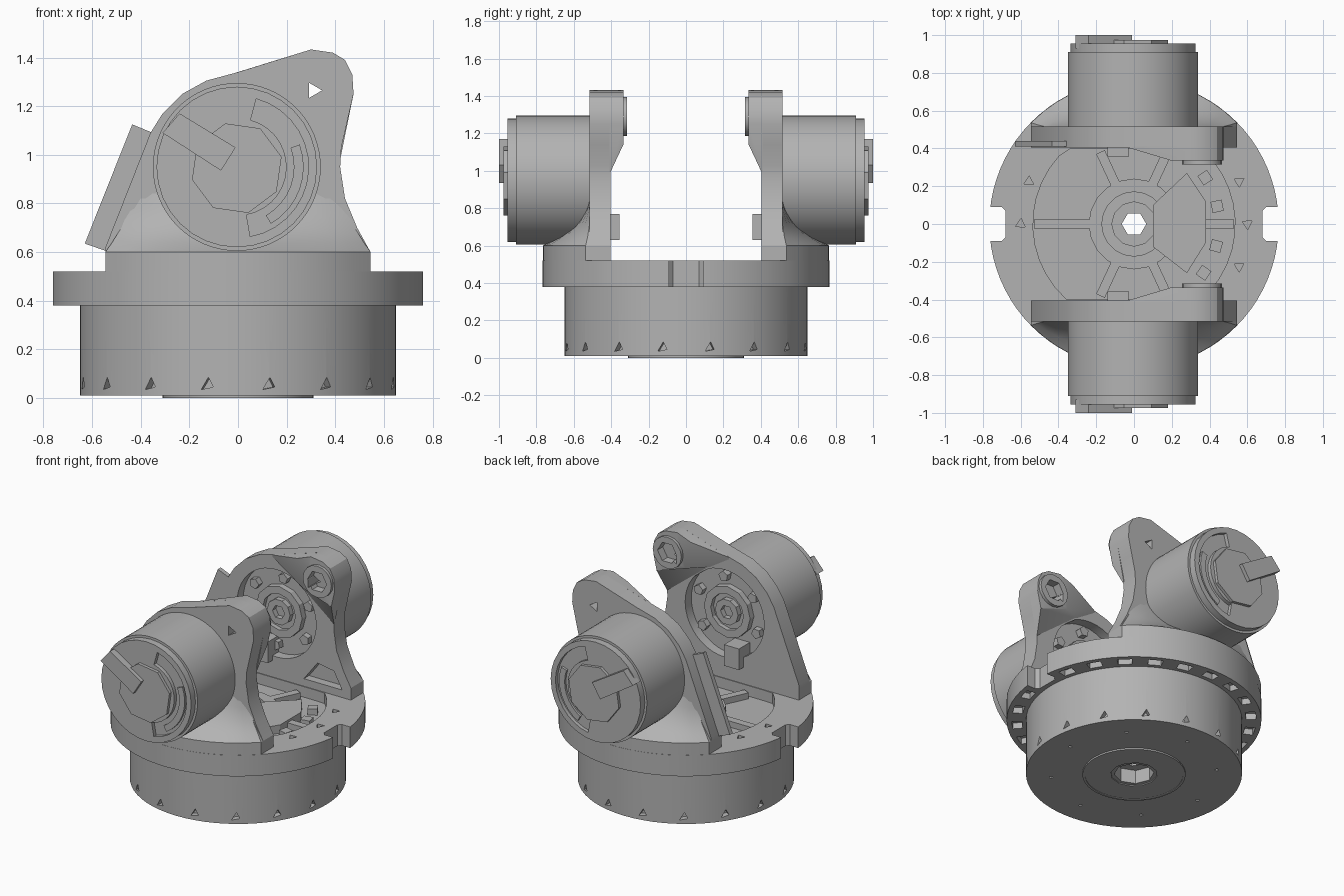
import bpy, bmesh, math
from math import sin, cos, pi, radians

if "Cube" in bpy.data.objects:
    bpy.data.objects.remove(bpy.data.objects["Cube"])

grey = bpy.data.materials.new("machined grey")
grey.use_nodes = True
grey.diffuse_color = (0.45, 0.45, 0.45, 1)
grey.node_tree.nodes["Principled BSDF"].inputs["Base Color"].default_value = (0.45, 0.45, 0.45, 1)
parts = []


def ngon(r, n=64, cx=0, cy=0, turn=0):
    return [(cx + r * cos(turn + 2 * pi * i / n), cy + r * sin(turn + 2 * pi * i / n)) for i in range(n)]


def loft(name, *solids):
    """Closed solids, each a list of matching rings of 3D points."""
    bm = bmesh.new()
    for rings in solids:
        vs = [[bm.verts.new(p) for p in ring] for ring in rings]
        n = len(vs[0])
        for a, b in zip(vs, vs[1:]):
            for i in range(n):
                bm.faces.new((a[i], a[(i + 1) % n], b[(i + 1) % n], b[i]))
        bm.faces.new(vs[0])
        bm.faces.new(vs[-1])
    bmesh.ops.recalc_face_normals(bm, faces=bm.faces)
    me = bpy.data.meshes.new(name)
    bm.to_mesh(me)
    bm.free()
    me.materials.append(grey)
    ob = bpy.data.objects.new(name, me)
    bpy.context.scene.collection.objects.link(ob)
    parts.append(ob)
    return ob


def rings_z(pts, z0, z1):
    return [[(x, y, z) for x, y in pts] for z in (z0, z1)]


def rings_y(pts, y0, y1, end=None):
    return [[(x, y0, z) for x, z in pts], [(x, y1, z) for x, z in end or pts]]


def cut(obs, *solids):
    """Subtract the solids from each object."""
    tool = loft("cutter", *solids)
    parts.remove(tool)
    tool.hide_render = True
    for ob in obs:
        mod = ob.modifiers.new("cut", "BOOLEAN")
        mod.operation = "DIFFERENCE"
        mod.solver = "EXACT"
        mod.object = tool
        bpy.context.view_layer.objects.active = ob
        bpy.ops.object.modifier_apply(modifier=mod.name)
    bpy.data.objects.remove(tool)


def bar(angle, r0, r1, w):
    """Plan outline of a radial bar."""
    c, s = cos(angle), sin(angle)
    return [(r * c - t * s, r * s + t * c) for r, t in ((r0, -w), (r1, -w), (r1, w), (r0, w))]


def arc_band(r0, r1, a0, a1, cx=0, cy=0, n=10):
    steps = [radians(a0 + (a1 - a0) * i / n) for i in range(n + 1)]
    return ([(cx + r1 * cos(a), cy + r1 * sin(a)) for a in steps]
            + [(cx + r0 * cos(a), cy + r0 * sin(a)) for a in reversed(steps)])


# Base drum with screw pockets round its foot
drum = loft("base_drum", rings_z(ngon(0.65), 0.01, 0.4))
pockets = []
for i in range(16):
    a = (i + 0.5) * pi / 8
    pockets.append([[(r * cos(a) - t * sin(a), r * sin(a) + t * cos(a), z)
                     for t, z in ((-0.025, 0.035), (0.025, 0.045), (0.005, 0.085))] for r in (0.61, 0.7)])
cut([drum], *pockets)
cut([drum], rings_z(ngon(0.12, 8), -0.1, 0.1))
cut([drum], *[rings_z(ngon(0.012, 5, 0.5 * cos(i * pi / 4), 0.5 * sin(i * pi / 4)), -0.1, 0.05) for i in range(8)])
disc = loft("underside_disc", rings_z(ngon(0.31, 48), 0, 0.03))
cut([disc], rings_z(ngon(0.14, 12), -0.1, 0.1))
cut([disc], rings_z(ngon(0.295, 48), -0.1, 0.004))

# Flange with side notches, dished top, screw holes and underside slots
flange = loft("flange", rings_z(ngon(0.766, 80), 0.38, 0.52))
cut([flange], *[rings_z([(s * 0.68, -0.07), (s * 0.70, -0.09), (s * 0.9, -0.09),
                         (s * 0.9, 0.09), (s * 0.70, 0.09), (s * 0.68, 0.07)], 0.3, 0.6) for s in (-1, 1)])
dish = [(x, max(-0.4, min(0.4, y))) for x, y in ngon(0.535, 40, 0, 0, 0.05)]
cut([flange], rings_z(dish, 0.45, 0.6))
screws = [(0.6 * cos(radians(a)), 0.6 * sin(radians(a))) for a in (0, 22, 338, 158, 180)]
cut([flange], *[rings_z(ngon(0.03, 3, x, y, x), 0.46, 0.6) for x, y in screws])
cut([flange], *[rings_z(arc_band(0.675, 0.735, a, a + 7, n=3), 0.3, 0.42) for a in range(12, 360, 15)
                if min(a % 180, 180 - a % 180) > 10])

# Floor details inside the dish
hub = loft("centre_hub", rings_z(ngon(0.24, 20), 0.44, 0.49))
cut([hub], rings_z(ngon(0.17, 20), 0.46, 0.6))
collar = loft("centre_collar", rings_z(ngon(0.12, 12), 0.44, 0.48))
cut([drum, flange, hub, collar], rings_z(ngon(0.065, 6), -0.2, 0.7))
for deg in (0, 65, 115, 180, 245, 295):
    loft("floor_rib", rings_z(bar(radians(deg), 0.22, 0.53 if deg % 180 == 0 else 0.42, 0.025), 0.44, 0.49))
loft("floor_cover", rings_z([(0.28, 0.27), (0.1, 0.1), (0.1, -0.12), (0.28, -0.26), (0.38, -0.1), (0.38, 0.12)],
                            0.45, 0.505))
for deg in (-35, -15, 12, 33):
    loft("floor_block", rings_z(bar(radians(deg), 0.42, 0.48, 0.03), 0.44, 0.49))

# Outline of a bracket wall and of its raised lug
wall = [(-0.545, 0.52), (0.545, 0.52), (0.545, 0.6), (0.49, 0.7), (0.44, 0.82), (0.42, 0.95), (0.425, 1.03),
        (0.45, 1.14), (0.475, 1.25), (0.47, 1.33), (0.44, 1.39), (0.39, 1.42), (0.3, 1.433), (0, 1.34),
        (-0.13, 1.305), (-0.23, 1.25), (-0.31, 1.17), (-0.36, 1.09), (-0.545, 0.62)]
lug_tip = [(0.2, 1.395), (0.3, 1.433), (0.39, 1.42), (0.44, 1.39), (0.47, 1.33), (0.475, 1.25), (0.45, 1.14), (0.24, 1.21)]
lug_root = [(-0.05, 1.325)] + lug_tip[1:6] + [(0.42, 0.98), (0.1, 1.23)]
foot_arc = [(0.545 - 1.09 * i / 16) for i in range(17)]
CZ = 0.95

for s, side in ((-1, "front"), (1, "back")):
    def slab(name, pts, y0, y1, end=None):
        return loft(side + "_" + name, rings_y(pts, s * y0, s * y1, end))

    def hole(obs, y0, y1, *shapes):
        cut(obs, *[rings_y(p, s * y0, s * y1) for p in shapes])

    # Bracket wall and lug
    bracket = slab("bracket_wall", wall, 0.405, 0.515)
    lug = slab("bracket_lug", lug_tip, 0.335, 0.41, lug_root)
    ring = slab("lug_ring", ngon(0.105, 16, 0.36, 1.29), 0.315, 0.36)
    hole([bracket], 0.3, 0.47, ngon(0.29, 40, 0, CZ))
    hole([bracket], 0.3, 0.46, [(0.2, 0.57), (0.48, 0.57), (0.42, 0.68), (0.3, 0.7)])
    hole([lug, ring], 0.2, 0.37, ngon(0.07, 6, 0.36, 1.29))
    hole([bracket, lug, ring], 0.2, 0.6, ngon(0.036, 3, 0.31, 1.265))

    # Foot that flares out to the edge of the flange
    sections = []
    for z, f, w in ((0.515, 1, 1), (0.6, 1, 1), (0.64, 0.7, 0.95), (0.7, 0.4, 0.88), (0.78, 0.18, 0.82), (0.88, 0, 0.76)):
        outer = [(x * w, s * (0.505 + f * (math.sqrt(0.765 ** 2 - x * x) - 0.505)), z) for x in foot_arc]
        sections.append([(0.545 * w, s * 0.48, z)] + outer + [(-0.545 * w, s * 0.48, z)])
    loft(side + "_foot", sections)

    # Motor can, end cap and connector
    slab("motor_can", ngon(0.345, 64, -0.005, CZ), 0.5, 0.91)
    cap = slab("motor_cap", ngon(0.33, 32, -0.005, CZ), 0.9, 0.955)
    hole([cap], 0.93, 1.1, arc_band(0.2, 0.29, -80, 75, 0, CZ, 14))
    slab("cap_step", arc_band(0.23, 0.27, -60, 20, 0, CZ, 8), 0.92, 0.945)
    slab("cap_disc", ngon(0.19, 8, -0.005, 0.945, 0.25), 0.94, 0.975)
    slab("connector", [(-0.24, 1.17), (-0.01, 1.03), (-0.07, 0.935), (-0.31, 1.09)], 0.93, 1.0)

    # Output bearing inside the wall recess
    plate = slab("bearing_plate", ngon(0.17, 12, 0, CZ), 0.43, 0.48)
    hole([plate], 0.4, 0.46, ngon(0.12, 12, 0, CZ))
    boss = slab("bearing_boss", ngon(0.085, 10, 0, CZ), 0.425, 0.48)
    hole([boss], 0.4, 0.46, ngon(0.045, 6, 0, CZ))
    for i in range(6):
        a = i * pi / 3 + 0.4
        slab("bearing_stud", ngon(0.035, 5, 0.23 * cos(a), CZ + 0.23 * sin(a), a), 0.43, 0.48)

    # Stop block low on the inner face
    slab("stop_block", [(-0.14, 0.63), (-0.03, 0.63), (-0.03, 0.77), (-0.14, 0.77)], 0.355, 0.48)

# Cable guard on the edge of the rear bracket
loft("cable_guard", rings_y([(-0.435, 1.125), (-0.35, 1.09), (-0.53, 0.6), (-0.63, 0.635)], 0.41, 0.44))

# Smooth curved sides, keep hard edges
for ob in parts:
    ob.data.shade_smooth()
    ob.data.set_sharp_from_angle(angle=radians(28))
